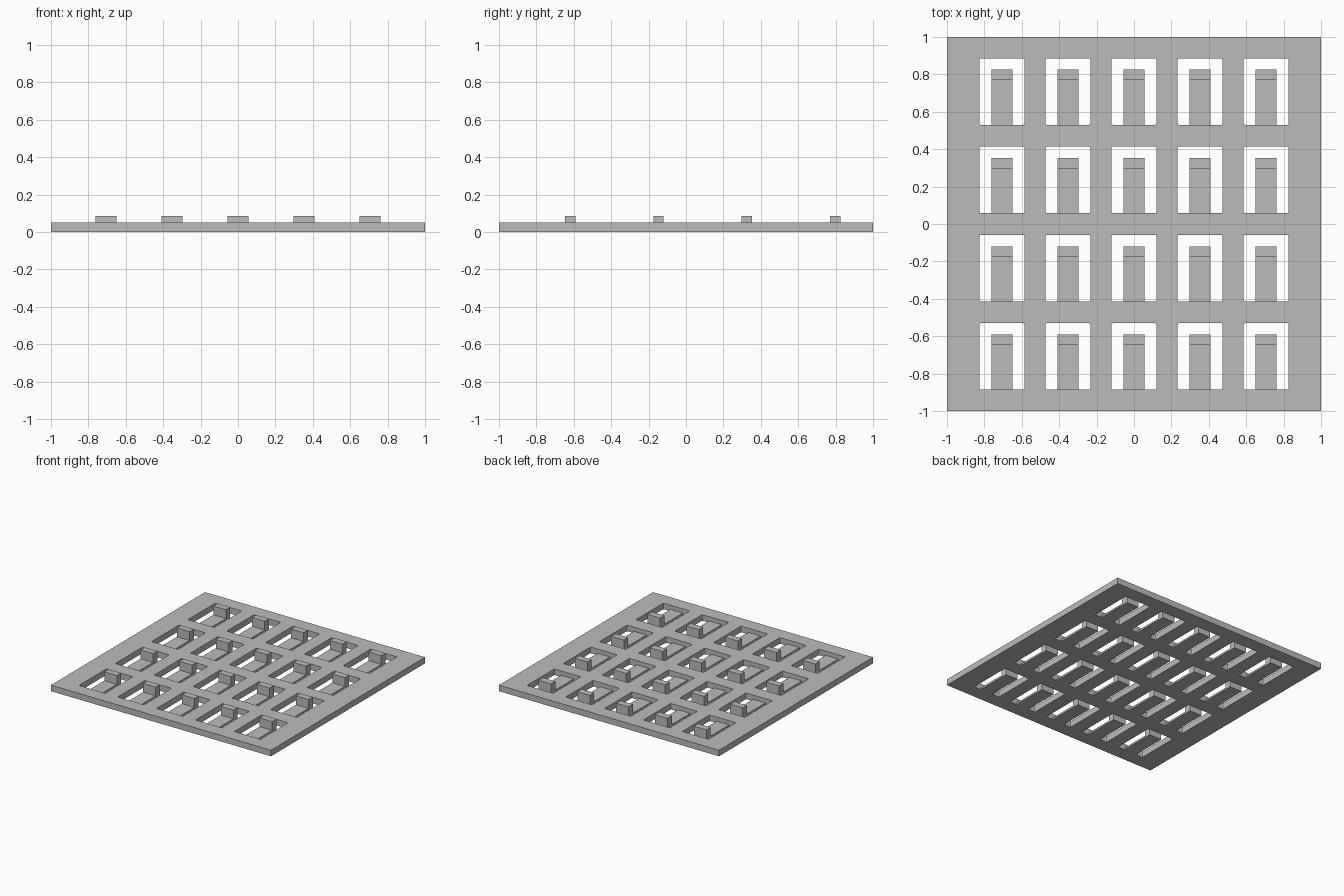
import bpy
import bmesh

default = bpy.data.objects.get("Cube")
if default:
    bpy.data.objects.remove(default, do_unlink=True)

grey = bpy.data.materials.new("plain grey")
grey.use_nodes = True
colour = (0.5, 0.5, 0.5, 1)
grey.diffuse_color = colour
grey.node_tree.nodes["Principled BSDF"].inputs["Base Color"].default_value = colour

PLATE_TOP, HOOK_TOP, TONGUE_TOP = 0.05, 0.087, 0.015
PITCH_X, PITCH_Y = 0.353, 0.472
HOLE_W, HOLE_H = 0.12, 0.178      # half sizes
TONGUE_W, TONGUE_LEN, HOOK_LEN = 0.057, 0.295, 0.055
centres = [((c - 2) * PITCH_X, (r - 1.5) * PITCH_Y) for r in range(4) for c in range(5)]


def add_box(bm, low, high, rounding=0):
    """Add a box between two corners, optionally rounding its upright edges."""
    verts = bmesh.ops.create_cube(bm, size=1)["verts"]
    for v in verts:
        for i in range(3):
            v.co[i] = high[i] if v.co[i] > 0 else low[i]
    if rounding:
        edges = {e for v in verts for e in v.link_edges
                 if abs(e.verts[0].co.z - e.verts[1].co.z) > 0.01}
        bmesh.ops.bevel(bm, geom=list(edges), offset=rounding, segments=2,
                        profile=0.5, affect='EDGES')


def finish(name, bm):
    mesh = bpy.data.meshes.new(name)
    bm.to_mesh(mesh)
    bm.free()
    mesh.materials.append(grey)
    obj = bpy.data.objects.new(name, mesh)
    bpy.context.collection.objects.link(obj)
    return obj


# Base plate
bm = bmesh.new()
add_box(bm, (-1, -1, 0), (1, 1, PLATE_TOP))
plate = finish("plate", bm)

# Window cutters
bm = bmesh.new()
for x, y in centres:
    add_box(bm, (x - HOLE_W, y - HOLE_H, -0.1), (x + HOLE_W, y + HOLE_H, 0.2), 0.008)
cutter = finish("window_cutter", bm)
cutter.hide_render = True
cutter.hide_viewport = True
cut = plate.modifiers.new("windows", 'BOOLEAN')
cut.operation = 'DIFFERENCE'
cut.solver = 'EXACT'
cut.object = cutter

# Spring tongues, each an L profile with an upright hook at its free end
bm = bmesh.new()
for x, y in centres:
    root = y - HOLE_H
    tip = root + TONGUE_LEN
    bend = tip - HOOK_LEN
    profile = [(root, 0), (tip, 0), (tip, HOOK_TOP), (bend, HOOK_TOP),
               (bend, TONGUE_TOP), (root, TONGUE_TOP)]
    face = bm.faces.new([bm.verts.new((x - TONGUE_W, py, pz)) for py, pz in profile])
    side = bmesh.ops.extrude_face_region(bm, geom=[face])["geom"]
    bmesh.ops.translate(bm, vec=(2 * TONGUE_W, 0, 0),
                        verts=[g for g in side if isinstance(g, bmesh.types.BMVert)])
bmesh.ops.recalc_face_normals(bm, faces=bm.faces)
finish("hook_tongues", bm)
